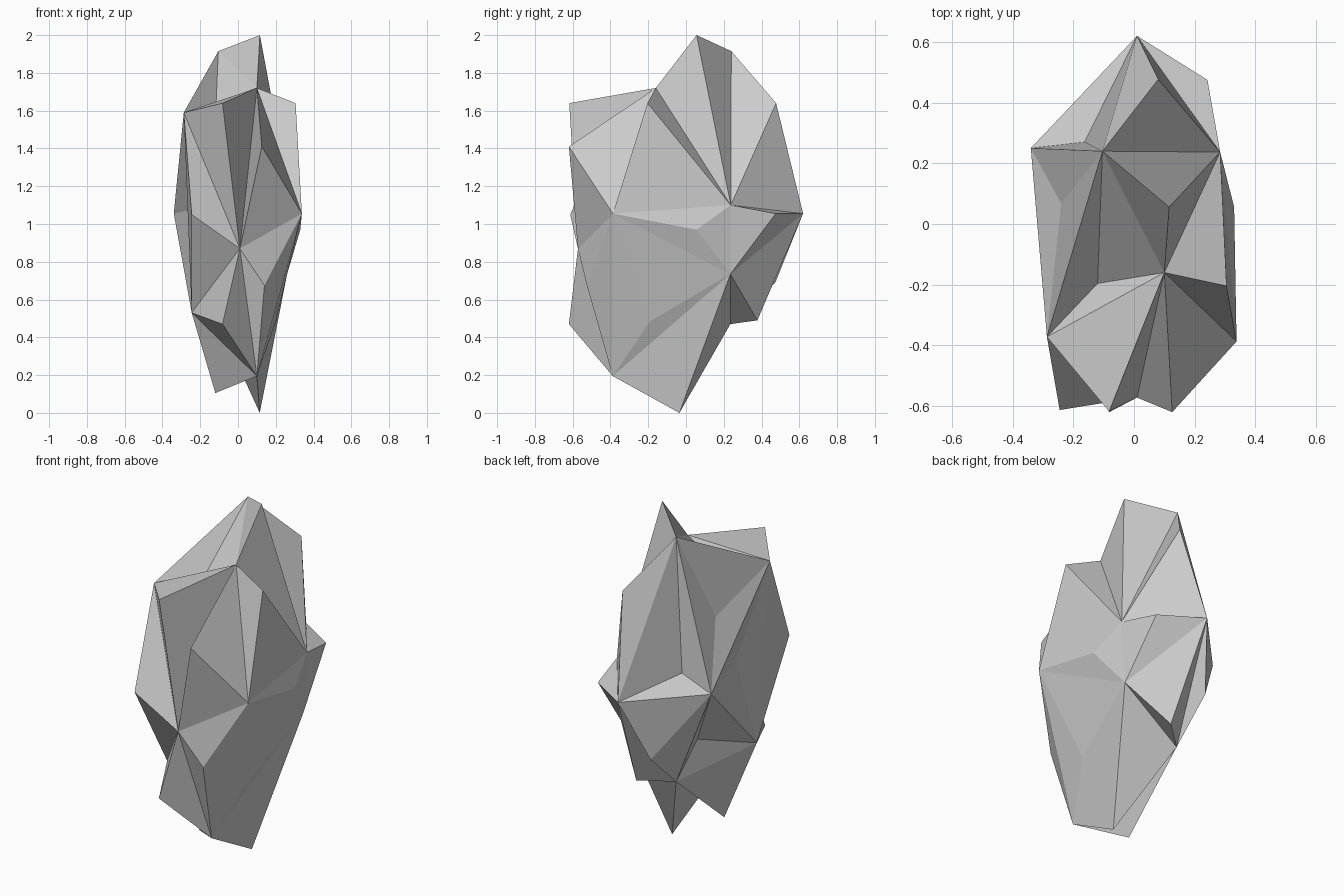
import bpy, bmesh

# Rock core: a distorted icosahedron given as pole, two rings of five, pole
top = (0.10, -0.16, 1.72)
upper = [(-0.104, 0.24, 1.915), (0.284, 0.237, 1.10), (0.338, -0.387, 1.055),
         (0.01, -0.572, 0.87), (-0.287, -0.372, 1.59)]
lower = [(0.01, 0.62, 1.055), (0.26, 0.235, 0.735), (0.10, -0.388, 0.195),
         (-0.245, -0.31, 0.53), (-0.34, 0.25, 1.055)]
bottom = (-0.10, 0.235, 0.47)

# One peak or dent in the middle of each core facet, band by band
crown = [(0.116, 0.056, 2.0), (0.305, -0.204, 1.64), (0.126, -0.62, 1.41),
         (-0.082, -0.618, 1.64), (-0.12, -0.196, 1.545)]
shoulder = [(0.08, 0.477, 1.64), (0.33, 0.056, 0.97), (0.14, -0.525, 0.675),
            (-0.245, -0.613, 1.05), (-0.24, 0.068, 1.415)]
waist = [(0.242, 0.475, 1.055), (0.20, -0.19, 0.485), (-0.082, -0.62, 0.47),
         (-0.23, -0.14, 1.08), (-0.163, 0.27, 1.14)]
base = [(0.06, 0.378, 0.49), (0.115, -0.035, 0.0), (-0.12, -0.185, 0.105),
        (-0.13, 0.08, 0.67), (-0.10, 0.473, 0.69)]

bm = bmesh.new()
t, b = bm.verts.new(top), bm.verts.new(bottom)
u = [bm.verts.new(p) for p in upper]
l = [bm.verts.new(p) for p in lower]


def facet(p, q, r, peak):
    """Core triangle p, q, r split into three around its peak."""
    m = bm.verts.new(peak)
    for e in ((p, q), (q, r), (r, p)):
        bm.faces.new((*e, m))


for i in range(5):
    j = (i + 1) % 5
    facet(t, u[j], u[i], crown[i])
    facet(u[i], u[j], l[i], shoulder[i])
    facet(u[j], l[j], l[i], waist[i])
    facet(l[i], l[j], b, base[i])

bmesh.ops.recalc_face_normals(bm, faces=bm.faces)
mesh = bpy.data.meshes.new("rock")
bm.to_mesh(mesh)
bm.free()
bpy.context.collection.objects.link(bpy.data.objects.new("rock", mesh))
